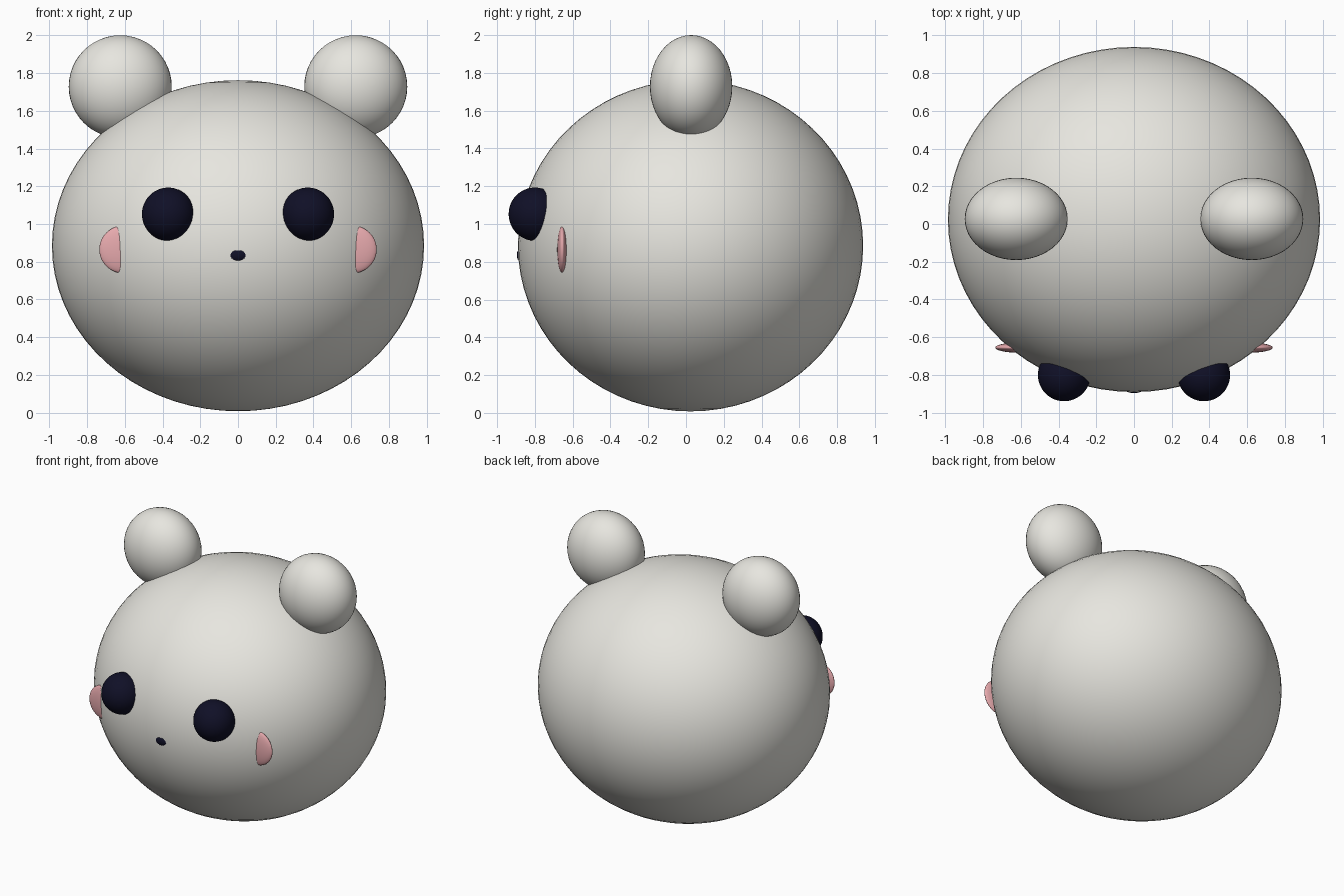
import bpy

if "Cube" in bpy.data.objects:
    bpy.data.objects.remove(bpy.data.objects["Cube"])


def material(name, rgb):
    mat = bpy.data.materials.new(name)
    mat.diffuse_color = (*rgb, 1.0)
    mat.use_nodes = True
    mat.node_tree.nodes["Principled BSDF"].inputs["Base Color"].default_value = mat.diffuse_color
    return mat


WHITE = material("warm_white", (0.80, 0.79, 0.74))
PINK = material("blush_pink", (0.80, 0.40, 0.42))
NAVY = material("dark_navy", (0.005, 0.005, 0.02))


def ellipsoid(name, centre, radii, mat, segments=48, rings=24):
    """Smooth ellipsoid with its scale applied."""
    bpy.ops.mesh.primitive_uv_sphere_add(segments=segments, ring_count=rings,
                                         radius=1.0, location=centre)
    obj = bpy.context.object
    obj.name = name
    obj.scale = radii
    bpy.ops.object.transform_apply(location=False, rotation=False, scale=True)
    bpy.ops.object.shade_smooth()
    obj.data.materials.append(mat)
    return obj


def pair(name, centre, radii, mat):
    """The same part on the left and right."""
    x, y, z = centre
    for side, sign in (("left", -1), ("right", 1)):
        ellipsoid(f"{name}_{side}", (sign * x, y, z), radii, mat)


# Round head
ellipsoid("head", (0, 0.024, 0.885), (0.986, 0.914, 0.877), WHITE, 72, 36)

# Ears, flattened front to back
pair("ear", (0.624, 0.027, 1.728), (0.273, 0.218, 0.272), WHITE)

# Bulging eyes
pair("eye", (0.37, -0.80, 1.052), (0.139, 0.139, 0.141), NAVY)

# Thin blush discs on the cheeks
pair("cheek", (0.61, -0.655, 0.865), (0.125, 0.027, 0.125), PINK)

# Small nose
ellipsoid("nose", (0, -0.875, 0.835), (0.048, 0.021, 0.034), NAVY, 24, 12)
